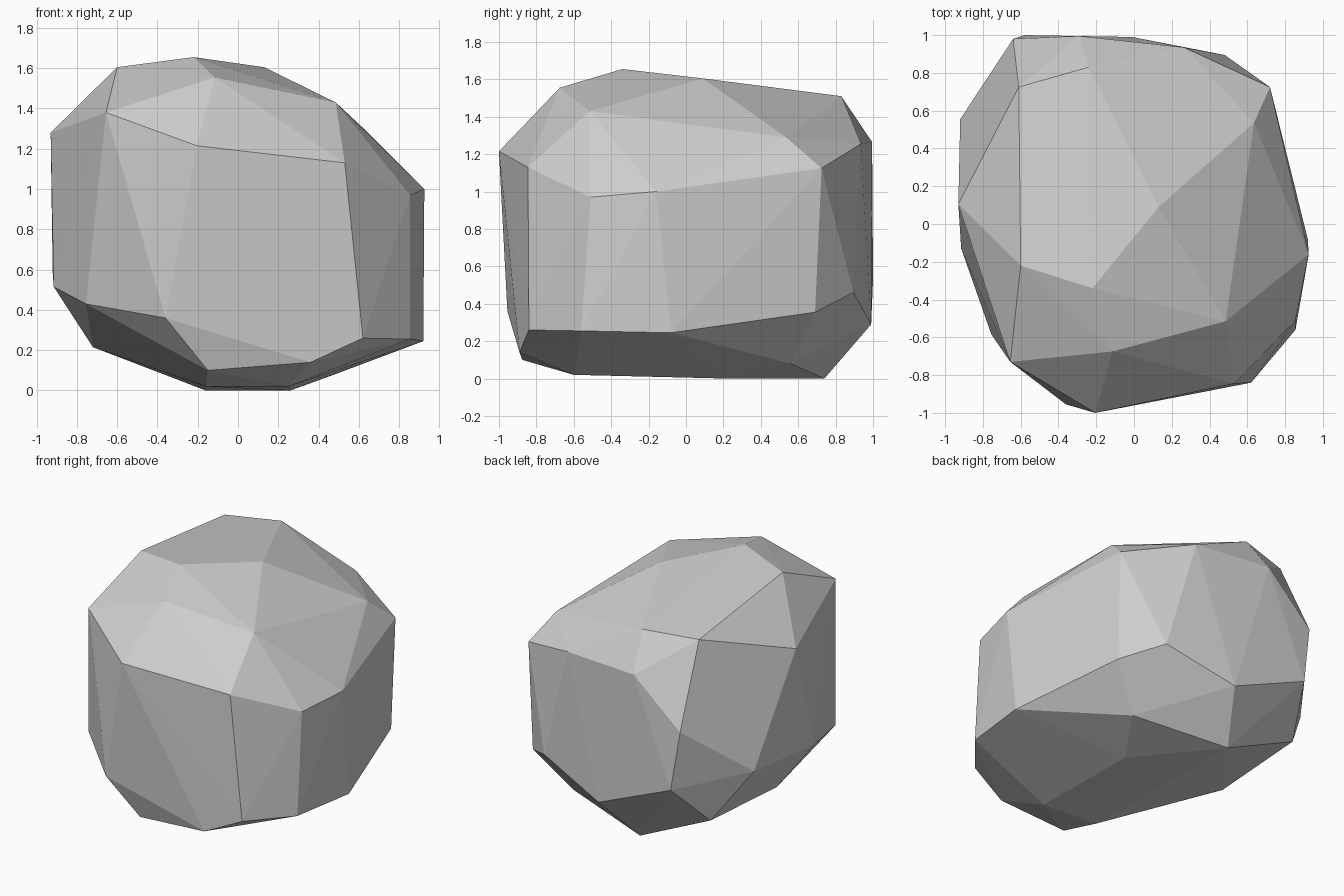
import bpy
import bmesh
from mathutils import Vector

# Remove the default cube only
default_cube = bpy.data.objects.get("Cube")
if default_cube is not None:
    bpy.data.objects.remove(default_cube, do_unlink=True)

CENTIMETRE = 0.01

# Corners of the boulder, grouped by level, in hundredths of a unit
crown = [
    (-22, -34, 165.5), (-11.5, -67.5, 155.5), (13, 9, 160.5), (-60, -22, 160.5),
    (48.5, -51.5, 143), (-24, 83, 151), (-61, 72.5, 149.5),
]
shoulder = [
    (-65.5, -73, 138), (-20.5, -100, 121.5), (53, -84.5, 113), (85.5, -51, 97),
    (92.5, -16, 100), (63.5, 53.5, 129), (72, 72.5, 112.5), (26.5, 93.5, 125.5),
    (-29, 99.5, 126.5), (-64, 98, 94.5), (-93, 10.5, 128),
]
waist = [
    (-36, -95.5, 36), (-75.5, -58.5, 43), (-91.5, -13, 51.5), (-92, 55.5, 58.5),
    (-58, 100, 53), (-1, 99, 29), (48, 89.5, 46), (71, 69, 35.5),
    (92, -8, 24.5), (85.5, -56, 25.5), (62, -84, 26),
]
underside = [
    (36, -89, 14), (-15, -87.5, 10), (-72, 2, 21.5), (-70.5, 73.5, 25),
    (48, 56, 8), (25, -60, 2), (-16, -57, 2), (26, 22, 0), (-16, 74, 0),
]


def make_material(name, colour):
    """Plain matte material shown the same in viewport and render."""
    material = bpy.data.materials.new(name)
    material.use_nodes = True
    material.diffuse_color = colour
    shader = material.node_tree.nodes["Principled BSDF"]
    shader.inputs["Base Color"].default_value = colour
    shader.inputs["Roughness"].default_value = 0.9
    return material


def make_faceted_stone(name, corner_groups, material):
    """Wrap a tight faceted skin around all the corners."""
    bm = bmesh.new()
    for group in corner_groups:
        for corner in group:
            bm.verts.new(Vector(corner) * CENTIMETRE)
    hull = bmesh.ops.convex_hull(bm, input=bm.verts)
    # Drop any corner that ended up inside the skin
    leftovers = [item for item in hull["geom_interior"]
                 if isinstance(item, bmesh.types.BMVert)]
    bmesh.ops.delete(bm, geom=leftovers, context="VERTS")
    bmesh.ops.recalc_face_normals(bm, faces=bm.faces)
    for face in bm.faces:
        face.smooth = False

    mesh = bpy.data.meshes.new(name)
    bm.to_mesh(mesh)
    bm.free()
    mesh.materials.append(material)
    stone = bpy.data.objects.new(name, mesh)
    bpy.context.collection.objects.link(stone)
    return stone


# The boulder itself, in one flat grey
stone_grey = make_material("stone_grey", (0.62, 0.62, 0.62, 1))
make_faceted_stone("boulder", (crown, shoulder, waist, underside), stone_grey)
